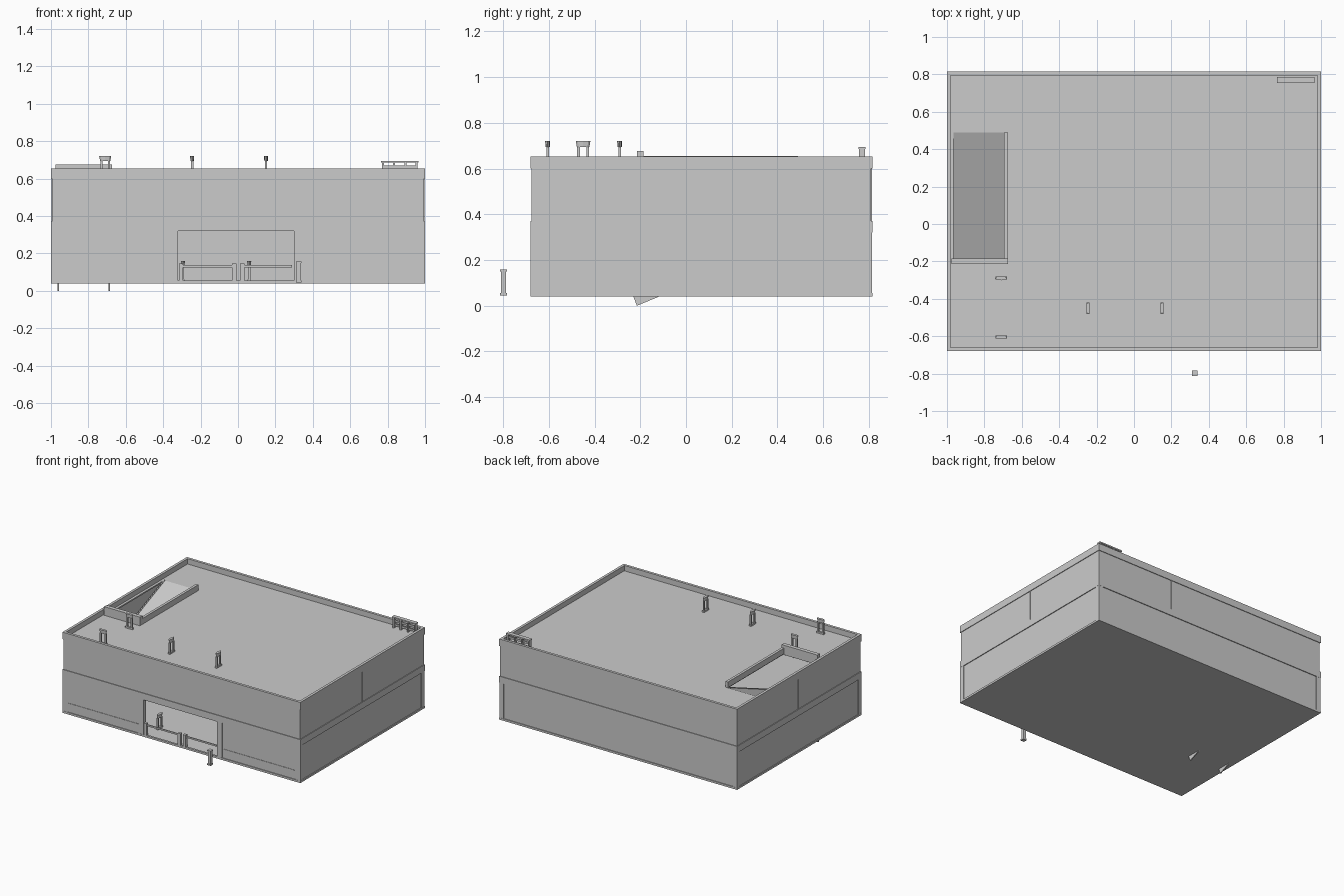
import bpy, bmesh, math
from mathutils import Matrix, Vector

if "Cube" in bpy.data.objects:
    bpy.data.objects.remove(bpy.data.objects["Cube"])

X0, X1, Y0, Y1 = -1.0, 1.0, -0.68, 0.815


def add_box(bm, b, matrix=Matrix()):
    x0, x1, y0, y1, z0, z1 = b
    m = Matrix.Translation(((x0 + x1) / 2, (y0 + y1) / 2, (z0 + z1) / 2))
    m = matrix @ m @ Matrix.Diagonal((x1 - x0, y1 - y0, z1 - z0, 1))
    bmesh.ops.create_cube(bm, size=1, matrix=m)


def finish(name, bm):
    me = bpy.data.meshes.new(name)
    bm.to_mesh(me)
    bm.free()
    ob = bpy.data.objects.new(name, me)
    bpy.context.collection.objects.link(ob)
    return ob


def boxes(name, blist, matrix=Matrix()):
    bm = bmesh.new()
    for b in blist:
        add_box(bm, b, matrix)
    return finish(name, bm)


def ring(name, inset, t, z0, z1):
    """Rectangular frame following the outline of the building."""
    a, b, c, d = X0 + inset, X1 - inset, Y0 + inset, Y1 - inset
    return boxes(name, [(a, b, c, c + t, z0, z1), (a, b, d - t, d, z0, z1),
                        (a, a + t, c + t, d - t, z0, z1), (b - t, b, c + t, d - t, z0, z1)])


def prism(name, profile, x0, x1):
    """Extrude a (y, z) profile along x."""
    bm = bmesh.new()
    f = bm.faces.new([bm.verts.new((x0, y, z)) for y, z in profile])
    r = bmesh.ops.extrude_face_region(bm, geom=[f])
    bmesh.ops.translate(bm, vec=(x1 - x0, 0, 0),
                        verts=[v for v in r["geom"] if isinstance(v, bmesh.types.BMVert)])
    bmesh.ops.recalc_face_normals(bm, faces=bm.faces)
    return finish(name, bm)


# Floor slabs: ground is whole, the two above have the ramp opening
HX0, HX1, HY0, HY1 = -0.965, -0.685, -0.19, 0.49
i = 0.006
boxes("ground_slab", [(X0 + i, X1 - i, Y0 + i, Y1 - i, 0.04, 0.05)])
for name, z in (("middle_slab", 0.33), ("roof_slab", 0.61)):
    boxes(name, [(X0 + i, HX0, Y0 + i, Y1 - i, z - 0.01, z),
                 (HX1, X1 - i, Y0 + i, Y1 - i, z - 0.01, z),
                 (HX0, HX1, Y0 + i, HY0, z - 0.01, z),
                 (HX0, HX1, HY1, Y1 - i, z - 0.01, z)])

# Horizontal bands, parapet and upper walls
ring("middle_band", 0, 0.016, 0.32, 0.37)
ring("parapet", 0, 0.016, 0.60, 0.645)
ring("parapet_cap", 0, 0.02, 0.645, 0.653)
ring("upper_walls", 0.005, 0.01, 0.37, 0.60)

# Lower walls, open at the front entrance
a = 0.006
boxes("lower_walls", [
    (X0 + a, -0.36, Y0 + a, Y0 + a + 0.01, 0.05, 0.32),
    (0.34, X1 - a, Y0 + a, Y0 + a + 0.01, 0.05, 0.32),
    (X0 + a, X1 - a, Y1 - a - 0.01, Y1 - a, 0.05, 0.32),
    (X0 + a, X0 + a + 0.01, Y0 + a, Y1 - a, 0.05, 0.32),
    (X1 - a - 0.01, X1 - a, Y0 + a, Y1 - a, 0.05, 0.32)])
boxes("plinth", [
    (X0, -0.32, Y0, Y0 + 0.016, 0.04, 0.055), (0.30, X1, Y0, Y0 + 0.016, 0.04, 0.055),
    (X0, X1, Y1 - 0.016, Y1, 0.04, 0.055),
    (X0, X0 + 0.016, Y0, Y1, 0.04, 0.055), (X1 - 0.016, X1, Y0, Y1, 0.04, 0.055)])

# Corner pillars and entrance pillars
boxes("corner_pillars", [(x, x + 0.035, y, y + 0.035, 0.055, 0.32)
                         for x in (X0 + 0.001, X1 - 0.036) for y in (Y0 + 0.001, Y1 - 0.036)])
boxes("entrance_pillars", [(x, x + 0.04, Y0 + 0.001, Y0 + 0.035, 0.05, 0.32) for x in (-0.36, 0.30)])

# Thin rails across the front panels, vertical wall joints
boxes("panel_rails", [(x, x + 0.6, Y0 + 0.003, Y0 + 0.01, 0.118, 0.124) for x in (-0.96, 0.345)])
boxes("wall_joints", [(0.34, 0.344, Y1 - 0.006, Y1 - 0.002, 0.37, 0.60),
                      (X1 - 0.006, X1 - 0.002, 0.07, 0.074, 0.37, 0.60),
                      (X0 + 0.002, X0 + 0.006, 0.07, 0.074, 0.37, 0.60)])

# Ramps between floors, with sloping side beams
for name, zb in (("lower_ramp", 0.05), ("upper_ramp", 0.33)):
    zt = zb + 0.28
    prism(name, [(HY0, zb), (HY1, zt), (HY1, zt - 0.01), (HY0, zb - 0.01)], HX0, HX1)
    for side, x in (("left", HX0), ("right", HX1 - 0.008)):
        prism(f"{name}_{side}_beam", [(-0.23, zb - 0.01), (-0.215, zb - 0.05),
                                      (HY1, zt - 0.04), (HY1, zt + 0.005)], x, x + 0.008)

# Low walls round the ramp openings
for name, z in (("middle_opening_wall", 0.33), ("roof_opening_wall", 0.61)):
    boxes(name, [(-0.975, -0.675, -0.215, -0.185, z, z + 0.066),
                 (-0.695, -0.675, -0.185, HY1, z, z + 0.044)])


# Arched standing machines: base, two legs and a faceted cap
def machine(name, x, y, z, turn):
    m = Matrix.Translation((x, y, z)) @ Matrix.Rotation(turn, 4, "Z")
    bm = bmesh.new()
    for b in ((-0.03, 0.03, -0.008, 0.008, 0, 0.012),
              (-0.026, -0.014, -0.006, 0.006, 0.012, 0.085),
              (0.014, 0.026, -0.006, 0.006, 0.012, 0.085)):
        add_box(bm, b, m)
    cap = m @ Matrix.Translation((0, 0, 0.097)) @ Matrix.Diagonal((0.032, 0.011, 1, 1))
    bmesh.ops.create_cone(bm, cap_ends=True, segments=8, radius1=0.85, radius2=1,
                          depth=0.026, matrix=cap)
    finish(name, bm)


Q = math.pi / 2
for n, (x, y, z, t) in enumerate([
        (-0.71, -0.29, 0.61, 0), (-0.71, -0.605, 0.61, 0),
        (-0.245, -0.45, 0.61, Q), (0.15, -0.45, 0.61, Q),
        (-0.295, -0.52, 0.05, Q), (0.06, 0.10, 0.05, Q)]):
    machine(f"machine_{n + 1}", x, y, z, t)

# Entrance barriers
boxes("barrier_posts", [(x - 0.011, x + 0.011, Y0, Y0 + 0.022, 0.05, 0.145)
                        for x in (-0.02, 0.023, -0.305)])
boxes("barrier_arms", [(x0, x1, Y0 + 0.006, Y0 + 0.014, 0.125, 0.137)
                       for x0, x1 in ((-0.30, -0.03), (0.035, 0.29))])
boxes("entrance_curb", [(-0.32, 0.30, Y0, Y0 + 0.016, 0.04, 0.055)])

# Free-standing post in front of the entrance
boxes("front_post", [(0.314, 0.336, -0.81, -0.787, 0.05, 0.15),
                     (0.31, 0.34, -0.814, -0.783, 0.15, 0.158),
                     (0.31, 0.34, -0.814, -0.783, 0.045, 0.055)])

# Slatted rack in the back roof corner
rack = [(0.765, 0.965, 0.755, 0.785, 0.685, 0.695)]
rack += [(0.77 + k * 0.06, 0.78 + k * 0.06, 0.757, 0.783, 0.61, 0.685) for k in range(4)]
rack += [(0.77, 0.96, 0.765, 0.775, z, z + 0.014) for z in (0.625, 0.655)]
boxes("roof_rack", rack)
